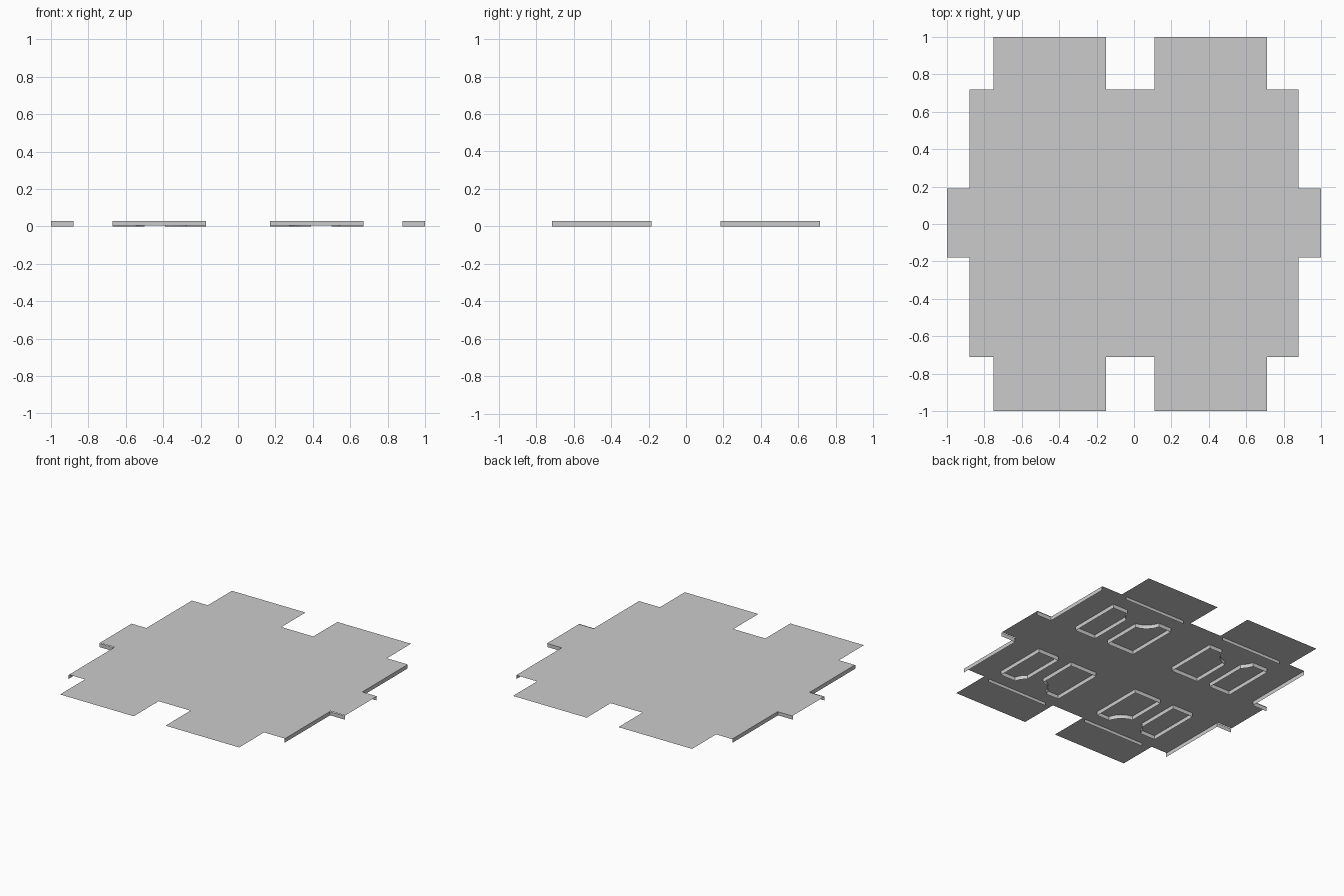
import bpy
import bmesh
import math

cube = bpy.data.objects.get("Cube")
if cube:
    bpy.data.objects.remove(cube, do_unlink=True)

TOP = 0.029

grey = bpy.data.materials.new("light grey")
grey.use_nodes = True
colour = (0.6, 0.6, 0.6, 1)
grey.diffuse_color = colour
grey.node_tree.nodes["Principled BSDF"].inputs["Base Color"].default_value = colour


def finish(name, bm):
    mesh = bpy.data.meshes.new(name)
    bm.to_mesh(mesh)
    bm.free()
    mesh.materials.append(grey)
    obj = bpy.data.objects.new(name, mesh)
    bpy.context.collection.objects.link(obj)
    return obj


def sheet(name, outline):
    bm = bmesh.new()
    face = bm.faces.new([bm.verts.new((x, y, TOP)) for x, y in outline])
    face.normal_update()
    if face.normal.z < 0:
        face.normal_flip()
    return finish(name, bm)


def rib(name, path, bottom=0.0, closed=False):
    """Thin upright wall that hangs from the sheet along a path."""
    bm = bmesh.new()
    low = [bm.verts.new((x, y, bottom)) for x, y in path]
    high = [bm.verts.new((x, y, TOP)) for x, y in path]
    n = len(path)
    for i in range(n if closed else n - 1):
        j = (i + 1) % n
        bm.faces.new((low[i], low[j], high[j], high[i]))
    return finish(name, bm)


# Flat panel with two tabs front and back and one on each side
sheet("panel", [
    (-0.75, -1), (-0.15, -1), (-0.15, -0.71), (0.11, -0.71), (0.11, -1), (0.71, -1),
    (0.71, -0.71), (0.88, -0.71), (0.88, -0.18), (1, -0.18), (1, 0.19), (0.88, 0.19),
    (0.88, 0.72), (0.71, 0.72), (0.71, 1), (0.11, 1), (0.11, 0.72), (-0.15, 0.72),
    (-0.15, 1), (-0.75, 1), (-0.75, 0.72), (-0.88, 0.72), (-0.88, 0.19), (-1, 0.19),
    (-1, -0.18), (-0.88, -0.18), (-0.88, -0.71), (-0.75, -0.71)])


# Pocket outlines: rectangles with one corner scooped out by a shared circle
CX, CY, R = 0.41, 0.62, 0.14
IN_Y, OUT_Y = 0.19, 0.585


def pocket(far_x, gap_x):
    side = 1 if gap_x > CX else -1
    start = math.acos((gap_x - CX) * side / R)
    end = math.asin((CY - OUT_Y) / R)
    arc = []
    for i in range(7):
        a = start + (end - start) * i / 6
        arc.append((CX + side * R * math.cos(a), CY - R * math.sin(a)))
    return [(far_x, IN_Y), (gap_x, IN_Y)] + arc + [(far_x, OUT_Y)]


# Ribs repeated in each quarter
for sx, x_name in ((1, "left"), (-1, "right")):
    for sy, y_name in ((-1, "front"), (1, "back")):
        where = f"{y_name}_{x_name}"

        def place(path):
            return [(sx * x, sy * y) for x, y in path]

        rib(f"outer_pocket_{where}", place(pocket(0.67, 0.50)), closed=True)
        rib(f"inner_pocket_{where}", place(pocket(0.17, 0.39)), closed=True)
        rib(f"tab_rib_{where}", place([(0.17, 0.715), (0.67, 0.715)]), bottom=0.006)
        rib(f"side_rib_{where}", place([(0.88, 0.715), (0.88, 0.185), (1, 0.185)]))
